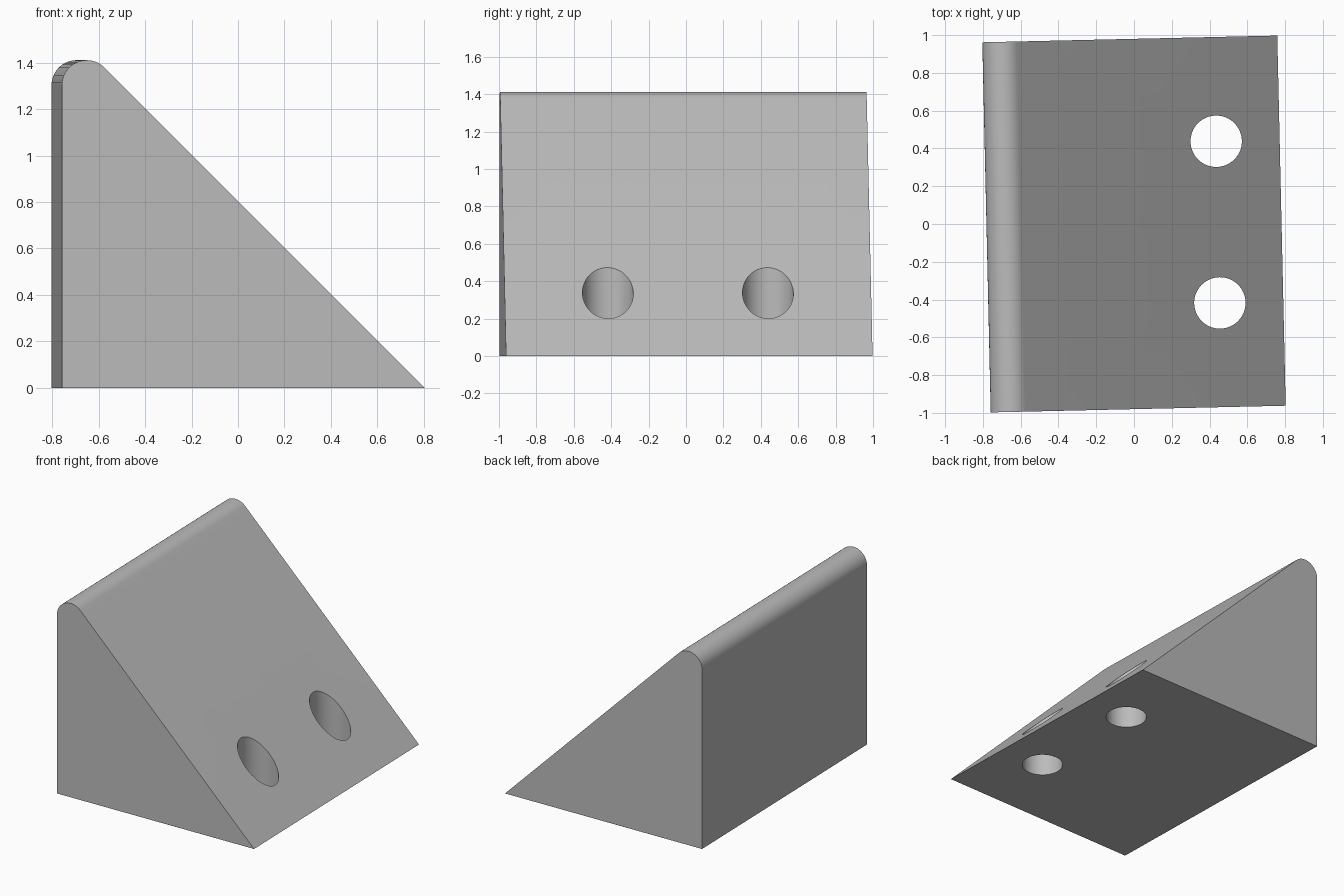
import bpy, bmesh
from math import sin, cos, pi, radians
from mathutils import Matrix

cube = bpy.data.objects.get("Cube")
if cube:
    bpy.data.objects.remove(cube, do_unlink=True)

HALF_X, HALF_Y, TOP = 0.781, 0.98, 1.411
ROUND = 0.1075          # radius of the top edge
HOLE_X, HOLE_Y, HOLE_R = 0.445, 0.428, 0.136

grey = bpy.data.materials.new("light grey")
grey.use_nodes = True
colour = (0.5, 0.5, 0.5, 1)
grey.diffuse_color = colour
grey.node_tree.nodes["Principled BSDF"].inputs["Base Color"].default_value = colour


def add_object(name, bm):
    bmesh.ops.recalc_face_normals(bm, faces=bm.faces)
    mesh = bpy.data.meshes.new(name)
    bm.to_mesh(mesh)
    bm.free()
    mesh.materials.append(grey)
    obj = bpy.data.objects.new(name, mesh)
    bpy.context.collection.objects.link(obj)
    return obj


# Triangular block with a rounded upper edge
steps = 24
profile = [(-HALF_X, 0), (HALF_X, 0)]
for i in range(steps + 1):
    a = radians(45 + 135 * i / steps)
    profile.append((-HALF_X + ROUND + ROUND * cos(a), TOP - ROUND + ROUND * sin(a)))
bm = bmesh.new()
side = bm.faces.new([bm.verts.new((x, -HALF_Y, z)) for x, z in profile])
new = bmesh.ops.extrude_face_region(bm, geom=[side])["geom"]
bmesh.ops.translate(bm, vec=(0, 2 * HALF_Y, 0),
                    verts=[v for v in new if isinstance(v, bmesh.types.BMVert)])
wedge = add_object("wedge_block", bm)

# Two vertical screw holes
bm = bmesh.new()
for y in (-HOLE_Y, HOLE_Y):
    bmesh.ops.create_cone(bm, cap_ends=True, segments=64, radius1=HOLE_R, radius2=HOLE_R,
                          depth=3, matrix=Matrix.Translation((HOLE_X, y, 0)))
cutter = add_object("hole_cutter", bm)
cutter.hide_render = True
cut = wedge.modifiers.new("holes", 'BOOLEAN')
cut.operation = 'DIFFERENCE'
cut.solver = 'EXACT'
cut.object = cutter

bpy.ops.object.select_all(action='DESELECT')
wedge.select_set(True)
bpy.context.view_layer.objects.active = wedge
bpy.ops.object.modifier_apply(modifier=cut.name)
bpy.data.objects.remove(cutter, do_unlink=True)
bpy.ops.object.shade_smooth_by_angle(angle=radians(30))

# The block stands turned slightly about the vertical
wedge.rotation_euler.z = radians(1.3)
